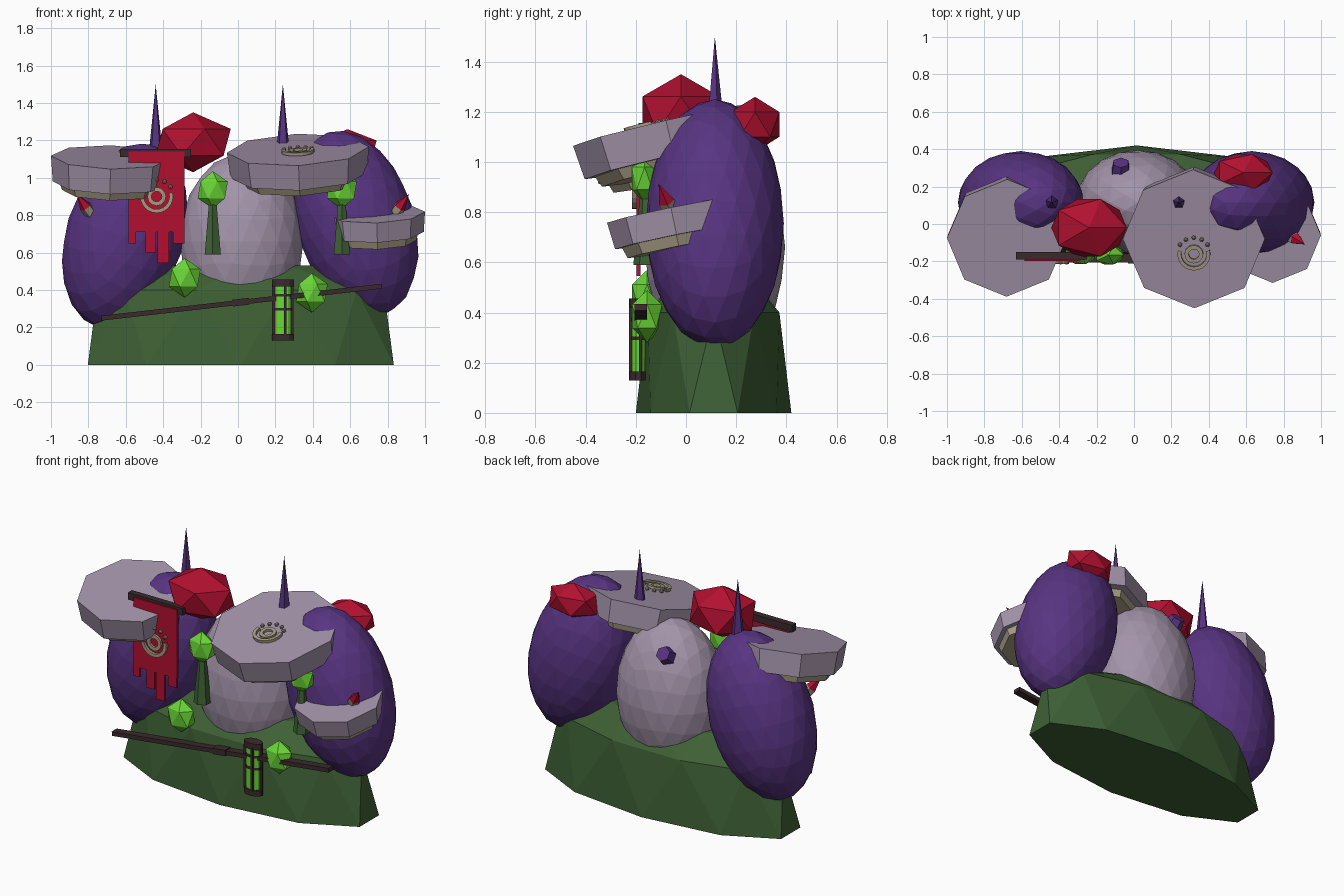
import bpy, bmesh, math
from mathutils import Matrix, Vector, Euler

cube = bpy.data.objects.get("Cube")
if cube:
    bpy.data.objects.remove(cube, do_unlink=True)


def material(name, r, g, b):
    lin = [(c / 255 / 12.92) if c < 11 else ((c / 255 + 0.055) / 1.055) ** 2.4 for c in (r, g, b)]
    m = bpy.data.materials.new(name)
    m.use_nodes = True
    m.diffuse_color = (*lin, 1)
    m.node_tree.nodes["Principled BSDF"].inputs["Base Color"].default_value = (*lin, 1)
    return m


MOSS = material("moss green", 62, 96, 53)
PURPLE = material("deep purple", 88, 52, 130)
MAUVE = material("pale mauve", 164, 148, 170)
RED = material("crimson", 178, 16, 48)
LIME = material("lime green", 106, 214, 54)
BROWN = material("dark brown", 58, 42, 44)
BEIGE = material("bone beige", 166, 156, 132)


def place(loc, rot=(0, 0, 0), scale=(1, 1, 1)):
    return Matrix.LocRotScale(Vector(loc), Euler([math.radians(a) for a in rot]), Vector(scale))


def finish(name, bm, mat, matrix=Matrix()):
    bm.transform(matrix)
    bmesh.ops.recalc_face_normals(bm, faces=bm.faces[:])
    mesh = bpy.data.meshes.new(name)
    bm.to_mesh(mesh)
    bm.free()
    mesh.materials.append(mat)
    obj = bpy.data.objects.new(name, mesh)
    bpy.context.collection.objects.link(obj)
    return obj


def ball(name, mat, loc, radii, detail, rot=(0, 0, 0)):
    bm = bmesh.new()
    bmesh.ops.create_icosphere(bm, subdivisions=detail, radius=1)
    return finish(name, bm, mat, place(loc, rot, radii))


def cone(name, mat, base_r, top_r, z0, z1, sides, matrix):
    # frustum along local z, from z0 to z1
    bm = bmesh.new()
    bmesh.ops.create_cone(bm, cap_ends=True, segments=sides, radius1=base_r, radius2=top_r,
                          depth=z1 - z0, matrix=Matrix.Translation((0, 0, (z0 + z1) / 2)))
    return finish(name, bm, mat, matrix)


def box(name, mat, loc, size, rot=(0, 0, 0)):
    bm = bmesh.new()
    bmesh.ops.create_cube(bm, size=1)
    return finish(name, bm, mat, place(loc, rot, size))


def aim(loc, direction):
    return Matrix.Translation(loc) @ Vector(direction).to_track_quat('Z', 'Y').to_matrix().to_4x4()


def emblem(name, matrix):
    # round eye, horseshoe arc below it and a row of beads above it
    bm = bmesh.new()

    def band(r0, r1, a0, a1, steps, h):
        rows = []
        for i in range(steps + 1):
            a = math.radians(a0 + (a1 - a0) * i / steps)
            rows.append([bm.verts.new((r * math.cos(a), r * math.sin(a), z))
                         for r, z in ((r0, 0), (r1, 0), (r1, h), (r0, h))])
        for p, q in zip(rows, rows[1:]):
            for k in range(4):
                bm.faces.new((p[k], p[(k + 1) % 4], q[(k + 1) % 4], q[k]))

    band(0.028, 0.05, 0, 360, 12, 0.015)
    band(0.068, 0.088, 165, 375, 14, 0.018)
    for a in (35, 62, 90, 118, 145):
        t = math.radians(a)
        bmesh.ops.create_icosphere(bm, subdivisions=1, radius=0.013, matrix=Matrix.Translation(
            (0.09 * math.cos(t), 0.09 * math.sin(t), 0.008)))
    bmesh.ops.remove_doubles(bm, verts=bm.verts[:], dist=0.0005)
    finish(name, bm, BEIGE, matrix)


# Mossy mound: staggered ten-sided rings
bm = bmesh.new()
rings = []
for z, s, shift in ((0, 1, 18), (0.4, 0.89, 0), (0.53, 0.5, 18)):
    ring = []
    for i in range(10):
        a = math.radians(shift + 36 * i)
        ring.append(bm.verts.new((0.015 + 0.86 * s * math.cos(a), 0.11 + 0.31 * s * math.sin(a), z)))
    rings.append(ring)
for k, (low, high) in enumerate(zip(rings, rings[1:])):
    for i in range(10):
        j = (i + 1) % 10
        if k == 0:
            bm.faces.new((low[i], high[j], high[i]))
            bm.faces.new((low[i], low[j], high[j]))
        else:
            bm.faces.new((low[i], high[i], high[i - 1]))
            bm.faces.new((low[i], low[j], high[i]))
bm.faces.new(rings[0])
bm.faces.new(rings[2])
finish("mossy_mound", bm, MOSS)

# Boulders
ball("right_boulder", PURPLE, (-0.605, 0.115, 0.69), (0.315, 0.275, 0.51), 3, (0, 17, 0))
ball("left_boulder", PURPLE, (0.63, 0.115, 0.755), (0.315, 0.275, 0.51), 3, (0, -17, 0))
ball("middle_boulder", MAUVE, (0.02, 0.115, 0.66), (0.33, 0.28, 0.47), 3)

# Fungus shelves: wide cap over a thinner underside
SHELVES = {
    "right_shelf": ((-0.68, -0.075, 1.11), 0.32, 0.14, (11.5, 1.5, 0)),
    "middle_shelf": ((0.32, -0.08, 1.15), 0.38, 0.14, (13, -2.5, 0)),
    "left_shelf": ((0.74, -0.06, 0.81), 0.26, 0.11, (11.5, -2, 0)),
}
for name, (loc, r, thick, rot) in SHELVES.items():
    m = place(loc, rot)
    cone(name + "_cap", MAUVE, r * 0.96, r, -thick, 0, 8, m)
    cone(name + "_underside", BEIGE, r * 0.8, r * 0.85, -thick - 0.045, -thick, 8, m)
    if name == "middle_shelf":
        emblem("shelf_emblem", m @ Matrix.Translation((0, -0.08, 0.004)))

# Red crystals
ball("large_crystal", RED, (-0.24, -0.02, 1.19), (0.225, 0.18, 0.16), 1)
ball("back_crystal", RED, (0.585, 0.275, 1.15), (0.175, 0.115, 0.11), 1)

# Tall spikes and back stud
for side, x in (("right", -0.44), ("left", 0.24)):
    cone(side + "_spike", PURPLE, 0.044, 0, 1.08, 1.5, 5, place((x, 0.115, 0)))
cone("back_stud", PURPLE, 0.058, 0.045, -0.04, 0.035, 6, aim((-0.07, 0.3, 0.99), (0, 0.8, 0.6)))

# Side thorns with pale sockets
for side, s, x in (("right", -1, 0.80), ("left", 1, 0.85)):
    m = aim((s * x, -0.07, 0.825), (s * 0.065, -0.04, 0.09))
    cone(side + "_thorn_socket", BEIGE, 0.032, 0.034, -0.03, 0.025, 5, m)
    cone(side + "_thorn", RED, 0.034, 0, 0.025, 0.115, 5, m)

# Small trees and bushes
for side, x in (("right", -0.135), ("left", 0.555)):
    cone(side + "_tree_trunk", MOSS, 0.05, 0.022, 0.59, 0.88, 6, place((x, -0.16, 0)))
    ball(side + "_tree_crown", LIME, (x, -0.165, 0.935), (0.09, 0.06, 0.1), 1)
ball("right_bush", LIME, (-0.285, -0.155, 0.465), (0.095, 0.07, 0.105), 1)
ball("left_bush", LIME, (0.395, -0.155, 0.385), (0.095, 0.07, 0.105), 1)

# Hanging banner with ragged strips
box("banner_rod", BROWN, (-0.44, -0.17, 1.133), (0.38, 0.04, 0.044))
box("banner_cloth", RED, (-0.435, -0.19, 0.925), (0.3, 0.016, 0.43))
for i, (x, width, low) in enumerate(((-0.565, 0.04, 0.65), (-0.467, 0.055, 0.6),
                                     (-0.4, 0.06, 0.545), (-0.317, 0.06, 0.65))):
    box(f"banner_strip_{i + 1}", RED, (x, -0.19, (low + 0.715) / 2), (width, 0.016, 0.715 - low))
emblem("banner_emblem", place((-0.435, -0.197, 0.9), (90, 0, 0)))

# Wooden staff with sleeve
TILT = (0, -6.5, 0)
box("staff", BROWN, (0.02, -0.18, 0.335), (1.51, 0.05, 0.026), TILT)
box("staff_sleeve", BROWN, (0.015, -0.18, 0.335), (0.09, 0.062, 0.036), TILT)

# Oval lantern: glowing tube, caps, bands and bars
m = place((0.24, -0.19, 0), scale=(1, 0.6, 1))
cone("lantern_tube", LIME, 0.047, 0.047, 0.14, 0.44, 10, m)
for part, r, z0, z1 in (("bottom_cap", 0.062, 0.13, 0.165), ("top_cap", 0.062, 0.42, 0.457),
                        ("low_band", 0.052, 0.29, 0.305), ("high_band", 0.052, 0.365, 0.38)):
    cone("lantern_" + part, BROWN, r, r, z0, z1, 10, m)
for i in range(4):
    a = math.radians(-75 + 90 * i)
    box(f"lantern_bar_{i + 1}", BROWN, (0.24 + 0.052 * math.cos(a), -0.19 + 0.032 * math.sin(a), 0.295),
        (0.014, 0.012, 0.27))
